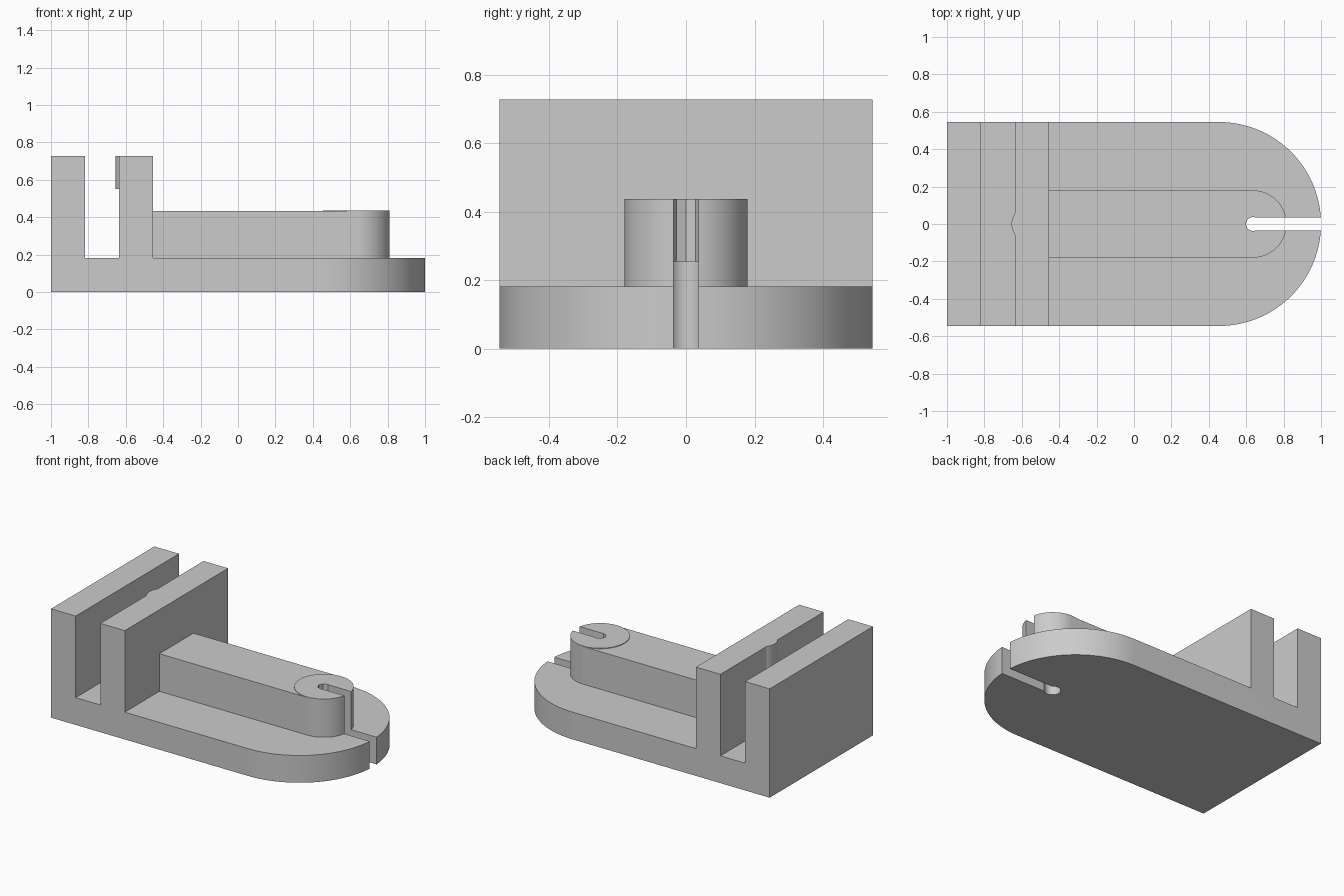
import bpy, bmesh
from math import cos, sin, pi

cube = bpy.data.objects.get("Cube")
if cube:
    bpy.data.objects.remove(cube, do_unlink=True)

# Single plain grey
grey = bpy.data.materials.new("plain grey")
grey.use_nodes = True
colour = (0.6, 0.6, 0.6, 1)
grey.diffuse_color = colour
grey.node_tree.nodes["Principled BSDF"].inputs["Base Color"].default_value = colour


def extrude(name, points, low, high, along="z"):
    """Prism from a closed outline, extruded along z or y."""
    bm = bmesh.new()
    if along == "z":
        verts = [bm.verts.new((a, b, low)) for a, b in points]
        step = (0, 0, high - low)
    else:
        verts = [bm.verts.new((a, low, b)) for a, b in points]
        step = (0, high - low, 0)
    face = bm.faces.new(verts)
    grown = bmesh.ops.extrude_face_region(bm, geom=[face])["geom"]
    bmesh.ops.translate(bm, vec=step,
                        verts=[v for v in grown if isinstance(v, bmesh.types.BMVert)])
    bmesh.ops.recalc_face_normals(bm, faces=bm.faces)
    mesh = bpy.data.meshes.new(name)
    bm.to_mesh(mesh)
    bm.free()
    mesh.materials.append(grey)
    obj = bpy.data.objects.new(name, mesh)
    bpy.context.collection.objects.link(obj)
    return obj


def circle(x, radius, sides):
    return [(x + radius * cos(2 * pi * i / sides), radius * sin(2 * pi * i / sides))
            for i in range(sides)]


def round_ended(start, centre, radius, sides=48):
    arc = [(centre + radius * cos(pi * (i / sides - 0.5)),
            radius * sin(pi * (i / sides - 0.5))) for i in range(sides + 1)]
    return [(start, -radius)] + arc + [(start, radius)]


def combine(target, tool, operation, keep=False):
    """Apply a boolean and discard its tool."""
    mod = target.modifiers.new(operation.lower(), "BOOLEAN")
    mod.operation, mod.solver, mod.object = operation, "EXACT", tool
    bpy.context.view_layer.objects.active = target
    bpy.ops.object.modifier_apply(modifier=mod.name)
    if not keep:
        bpy.data.objects.remove(tool, do_unlink=True)


# Base and two upright walls from one side profile, trimmed to a rounded plan
base_top, wall_top, rail_top = 0.182, 0.727, 0.433
profile = [(-1, 0), (1.1, 0), (1.1, base_top), (-0.455, base_top), (-0.455, wall_top),
           (-0.636, wall_top), (-0.636, base_top), (-0.818, base_top),
           (-0.818, wall_top), (-1, wall_top)]
body = extrude("clamp_body", profile, -0.7, 0.7, "y")
combine(body, extrude("plan_trim", round_ended(-1.2, 0.455, 0.545), -0.2, 1), "INTERSECT")

# Round-ended rail, joined to the body
combine(body, extrude("rail", round_ended(-0.5, 0.635, 0.18), 0.1, rail_top), "UNION")

# Slightly raised disc at the rail end
disc = extrude("rail_end_disc", circle(0.635, 0.18, 96), rail_top, 0.437)

# Open slot, wide lower hole and faceted upper hole
slot = [(0.636, -0.036), (1.2, -0.036), (1.2, 0.036), (0.636, 0.036)]
for name, outline, low, high in (
        ("slot_cutter", slot, -0.1, 0.6),
        ("lower_hole_cutter", circle(0.636, 0.05, 32), -0.1, 0.255),
        ("upper_hole_cutter", circle(0.636, 0.039, 8), 0.254, 0.6)):
    cutter = extrude(name, outline, low, high)
    cutter.hide_render = True
    if high > rail_top:
        combine(disc, cutter, "DIFFERENCE", keep=True)
    combine(body, cutter, "DIFFERENCE")

# Small rounded catch inside the groove
arc = [(x, y) for x, y in circle(-0.555, 0.1, 32) if x < -0.62]
catch = extrude("groove_catch", arc, 0.55, wall_top)

# Smooth curved sides, sharp edges
for obj in (body, disc, catch):
    bpy.ops.object.select_all(action="DESELECT")
    obj.select_set(True)
    bpy.context.view_layer.objects.active = obj
    bpy.ops.object.shade_smooth_by_angle()
